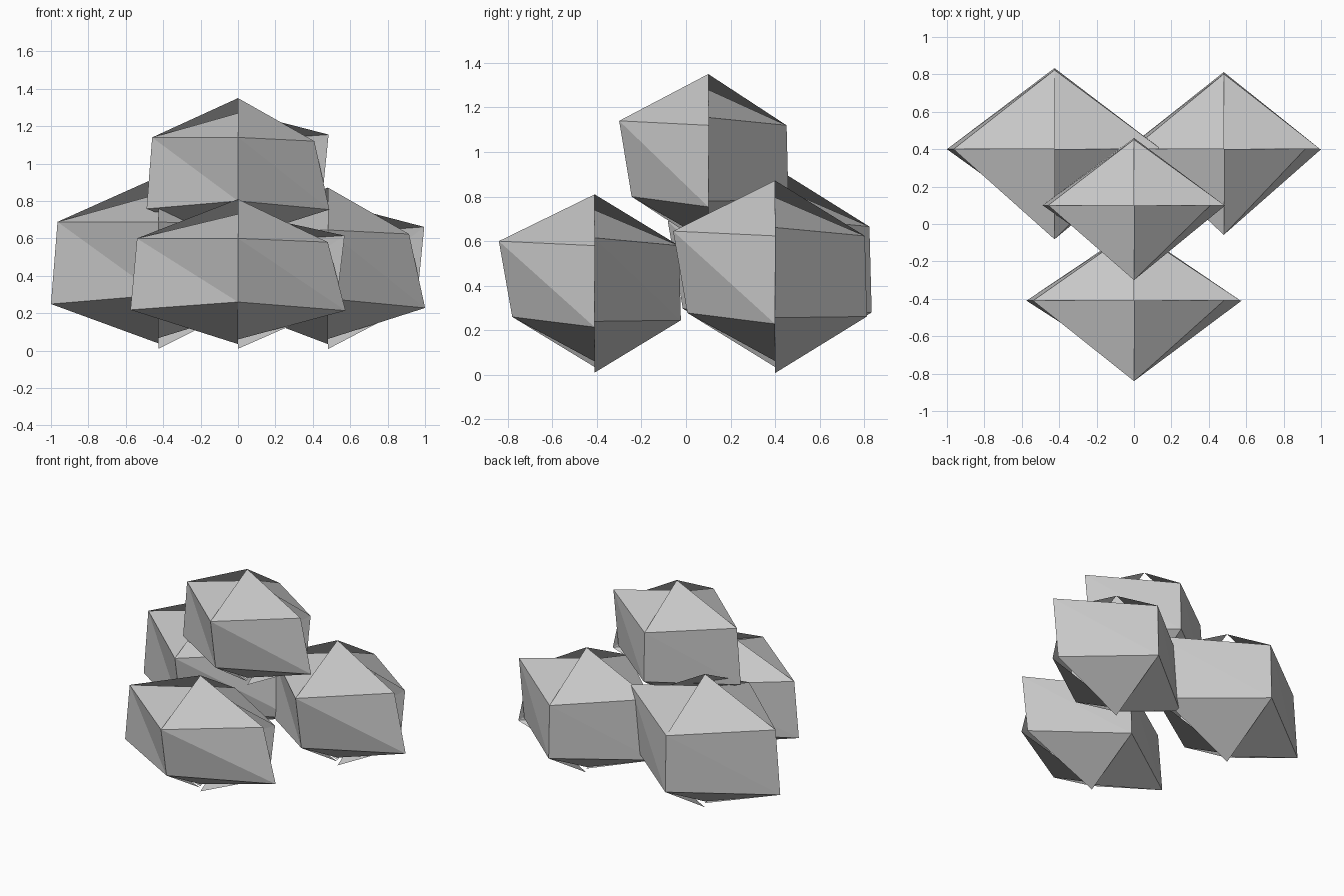
import bpy, bmesh
from mathutils import Vector

if "Cube" in bpy.data.objects:
    bpy.data.objects.remove(bpy.data.objects["Cube"])

stone = bpy.data.materials.new("stone_grey")
stone.diffuse_color = (0.58, 0.58, 0.58, 1)
stone.use_nodes = True
stone.node_tree.nodes["Principled BSDF"].inputs["Base Color"].default_value = stone.diffuse_color

# Four-sided chipped boulder, columns run right, back, left, front, right.
# The last column does not meet the first, which leaves an open crack.
DIRS = [(1, 0), (0, 1), (-1, 0), (0, -1), (1, 0)]
UPPER = [(0.57, 0.205), (0.378, 0.17), (0.54, 0.19), (0.43, 0.19), (0.48, 0.17)]   # radius, height
LOWER = [(0.525, -0.17), (0.387, -0.165), (0.575, -0.192), (0.37, -0.15), (0.575, -0.196)]
TOPS = [0.33, 0.40, 0.32, 0.40]          # each side has its own tip
BOTTOMS = [-0.40, -0.365, -0.375, -0.35]


def boulder(name, center, scale):
    bm = bmesh.new()
    c, s = Vector(center), Vector(scale)

    def vert(x, y, z):
        return bm.verts.new(c + Vector((x * s.x, y * s.y, z * s.z)))

    up = [vert(d[0] * r, d[1] * r, z) for d, (r, z) in zip(DIRS, UPPER)]
    low = [vert(d[0] * r, d[1] * r, z) for d, (r, z) in zip(DIRS, LOWER)]
    for i in range(4):
        top, bottom = vert(0, 0, TOPS[i]), vert(0, 0, BOTTOMS[i])
        bm.faces.new((top, up[i], up[i + 1]))
        bm.faces.new((up[i], low[i], low[i + 1]))
        bm.faces.new((up[i], low[i + 1], up[i + 1]))
        bm.faces.new((low[i], bottom, low[i + 1]))
    mesh = bpy.data.meshes.new(name)
    bm.to_mesh(mesh)
    bm.free()
    mesh.materials.append(stone)
    obj = bpy.data.objects.new(name, mesh)
    bpy.context.collection.objects.link(obj)


# Three boulders on the ground and one resting on top
boulder("front_boulder", (0, -0.41, 0.41), (1, 1, 1))
boulder("back_left_boulder", (-0.425, 0.40, 0.47), (1, 1.12, 1.15))
boulder("back_right_boulder", (0.48, 0.40, 0.44), (0.905, 1.065, 1.08))
boulder("top_boulder", (0, 0.10, 0.95), (0.85, 0.93, 1))
